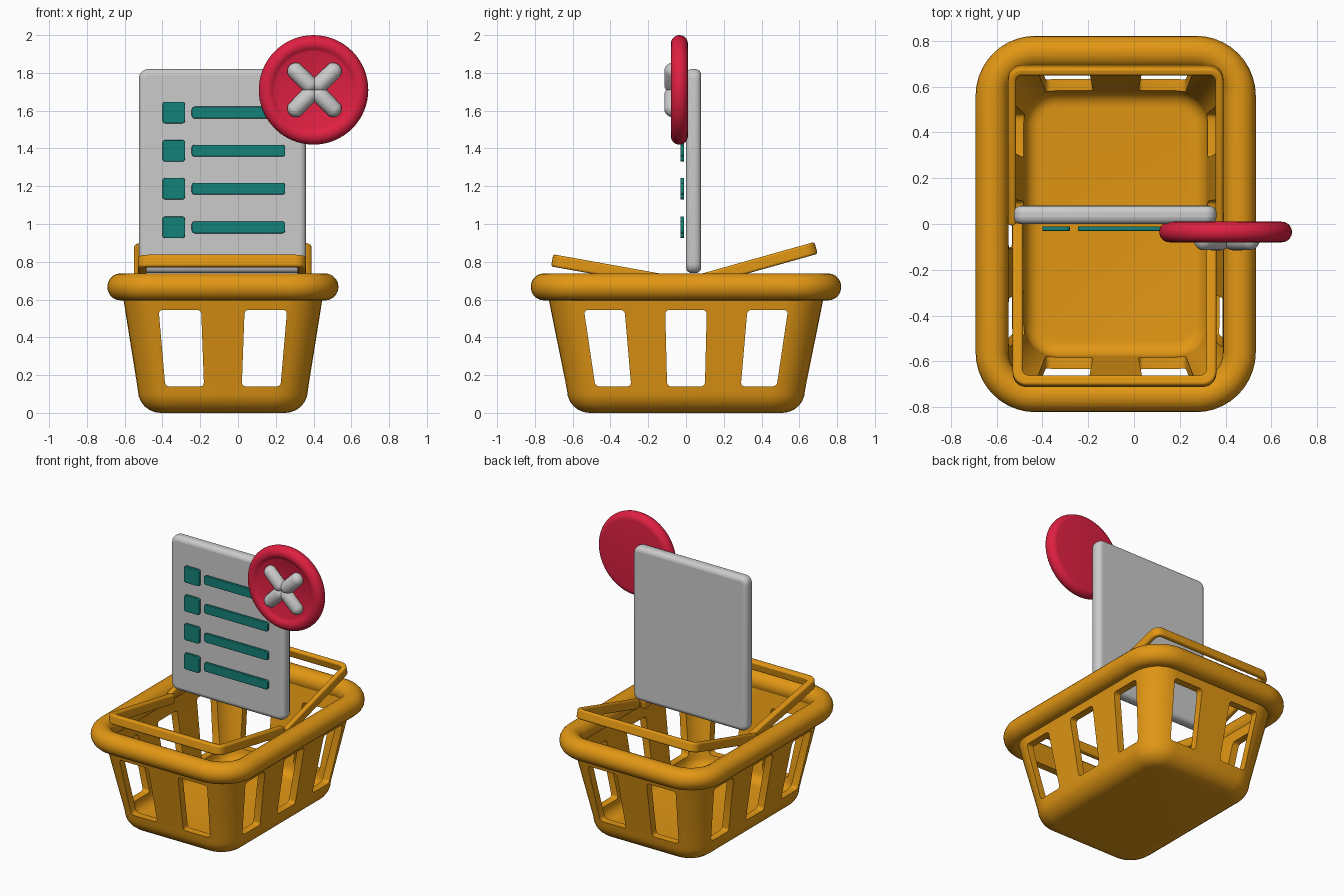
import bpy, bmesh, math
from math import pi, sin, cos
from mathutils import Matrix

if "Cube" in bpy.data.objects:
    bpy.data.objects.remove(bpy.data.objects["Cube"])

CX = -0.08  # basket centre in x


def material(name, rgb):
    m = bpy.data.materials.new(name)
    m.diffuse_color = (*rgb, 1)
    m.use_nodes = True
    m.node_tree.nodes["Principled BSDF"].inputs["Base Color"].default_value = m.diffuse_color
    return m


ORANGE = material("orange", (0.76, 0.31, 0.007))
RED = material("red", (0.73, 0.014, 0.053))
TEAL = material("teal", (0.007, 0.22, 0.19))


def finish(name, bm, mat=None, bevel=0, angle=35):
    bmesh.ops.recalc_face_normals(bm, faces=bm.faces)
    me = bpy.data.meshes.new(name)
    bm.to_mesh(me)
    bm.free()
    ob = bpy.data.objects.new(name, me)
    bpy.context.collection.objects.link(ob)
    if mat:
        me.materials.append(mat)
    if bevel:
        b = ob.modifiers.new("bevel", 'BEVEL')
        b.width, b.segments, b.limit_method = bevel, 4, 'ANGLE'
    smooth(ob, angle)
    return ob


def smooth(ob, angle=35):
    bpy.ops.object.select_all(action='DESELECT')
    ob.select_set(True)
    bpy.context.view_layer.objects.active = ob
    bpy.ops.object.shade_smooth_by_angle(angle=math.radians(angle))


def rounded_rect(hx, hy, r, n=8):
    pts = []
    for q, (sx, sy) in enumerate([(1, 1), (-1, 1), (-1, -1), (1, -1)]):
        for i in range(n + 1):
            a = (q + i / n) * pi / 2
            pts.append((sx * (hx - r) + r * cos(a), sy * (hy - r) + r * sin(a)))
    return pts


def loft(bm, rings, caps=True, closed=False):
    vs = [[bm.verts.new(p) for p in ring] for ring in rings]
    n = len(vs[0])
    for a, b in zip(vs, vs[1:] + (vs[:1] if closed else [])):
        for i in range(n):
            bm.faces.new((a[i], a[(i + 1) % n], b[(i + 1) % n], b[i]))
    if caps:
        bm.faces.new(vs[0])
        bm.faces.new(vs[-1])


def plate(name, pts, depth, mat, bevel, upright=False):
    bm = bmesh.new()
    loft(bm, [[(x, y, z) for x, y in pts] for z in (-depth / 2, depth / 2)])
    if upright:
        bm.transform(Matrix.Rotation(pi / 2, 4, 'X'))
    return finish(name, bm, mat, bevel)


# basket shell: outer wall up, inner wall down, both with filleted bottoms
levels = []
for k in range(7):
    a = k / 6 * pi / 2
    d = 0.12 * (1 - sin(a))
    levels.append((0.45 - d, 0.63 - d, 0.19 - d, 0.12 * (1 - cos(a))))
levels += [(0.537, 0.74, 0.19, 0.667), (0.487, 0.69, 0.14, 0.667)]
for k in range(6, -1, -1):
    a = k / 6 * pi / 2
    d = 0.07 * (1 - sin(a))
    levels.append((0.40 - d, 0.58 - d, 0.14 - d, 0.06 + 0.07 * (1 - cos(a))))
bm = bmesh.new()
loft(bm, [[(CX + x, y, z) for x, y in rounded_rect(hx, hy, r)] for hx, hy, r, z in levels])
basket = finish("basket_body", bm, ORANGE)


# tapered window cutters running through opposite walls
def window_cutter(name, windows, along_x):
    bm = bmesh.new()
    for b0, b1, t0, t1 in windows:
        part = bmesh.new()
        quad = [(b0, 0.14), (b1, 0.14), (t1, 0.545), (t0, 0.545)]
        loft(part, [[(d, u, z) if along_x else (CX + u, d, z) for u, z in quad] for d in (-1, 1)])
        axis = 0 if along_x else 1
        long_edges = [e for e in part.edges
                      if abs(e.verts[0].co[axis] - e.verts[1].co[axis]) > 1]
        bmesh.ops.bevel(part, geom=long_edges, offset=0.02, segments=3, profile=0.5, affect='EDGES')
        tmp = bpy.data.meshes.new("tmp")
        part.to_mesh(tmp)
        part.free()
        bm.from_mesh(tmp)
        bpy.data.meshes.remove(tmp)
    ob = finish(name, bm)
    ob.hide_render = True
    return ob


end_cut = window_cutter("end_window_cutter",
                        [(-0.305, -0.10, -0.34, -0.115), (0.10, 0.305, 0.115, 0.34)], False)
side_cut = window_cutter("side_window_cutter",
                         [(-0.48, -0.29, -0.54, -0.325), (-0.10, 0.10, -0.11, 0.11),
                          (0.29, 0.48, 0.325, 0.54)], True)
bpy.context.view_layer.objects.active = basket
for cutter in (end_cut, side_cut):
    m = basket.modifiers.new("windows", 'BOOLEAN')
    m.object, m.operation, m.solver = cutter, 'DIFFERENCE', 'EXACT'
    bpy.ops.object.modifier_apply(modifier=m.name)
for cutter in (end_cut, side_cut):
    bpy.data.objects.remove(cutter)
smooth(basket)

# thick round rim: stacked rounded rectangles around a circular section
bm = bmesh.new()
rings = []
for k in range(20):
    a = k / 20 * 2 * pi
    d = 0.072 * cos(a)
    rings.append([(CX + x, y, 0.667 + 0.072 * sin(a))
                  for x, y in rounded_rect(0.54 + d, 0.75 + d, 0.19 + d, 10)])
loft(bm, rings, caps=False, closed=True)
finish("basket_rim", bm, ORANGE)


# folded U-shaped handles
def handle(name, hw, length, t, tilt, turn, x):
    def u_path(w, l, r):
        arc = [(i / 6) * pi / 2 for i in range(7)]
        right = [(w - r + r * cos(a), l - r + r * sin(a)) for a in arc]
        return [(w, 0)] + right + [(-px, py) for px, py in reversed(right)] + [(-w, 0)]
    pts = u_path(hw, length, 0.06) + u_path(hw - t, length - t, 0.025)[::-1]
    ob = plate(name, pts, 0.065, ORANGE, 0.012)
    ob.location = (x, 0, 0.68)
    ob.rotation_euler = (math.radians(tilt), 0, turn)


handle("front_handle", 0.445, 0.72, 0.045, 10.2, pi, -0.085)
handle("back_handle", 0.47, 0.715, 0.035, 15.7, 0, CX)

# list sheet
sheet = plate("list_sheet", rounded_rect(0.4425, 0.54, 0.05), 0.08, None, 0.03, True)
sheet.location = (-0.0825, 0.04, 1.28)

# checkboxes and lines on the sheet
for i, z in enumerate((1.59, 1.388, 1.187, 0.982)):
    for kind, x, hx, hz in (("checkbox", -0.34, 0.06, 0.057), ("text_bar", 0.0025, 0.2475, 0.031)):
        ob = plate(f"{kind}_{i + 1}", rounded_rect(hx, hz, 0.015, 4), 0.02, TEAL, 0.004, True)
        ob.location = (x, -0.02, z)


# lathe around local z from (radius, height) pairs; ends close to a point
def lathe(bm, profile, steps, matrix):
    part = [[matrix @ Matrix.Rotation(s / steps * 2 * pi, 4, 'Z') @ Matrix.Translation((r, 0, h))
             for s in range(steps)] for r, h in profile]
    loft(bm, [[m.translation.copy() for m in ring] for ring in part])


# round badge with raised rim and recessed face
edge = [(0.245 + 0.045 * cos(a), 0.045 * sin(a))
        for a in [(-0.5 + k / 16 * 1.25) * pi for k in range(17)]]
bm = bmesh.new()
lathe(bm, edge + [(0.205, 0.028)], 64,
      Matrix.Translation((0.40, -0.035, 1.71)) @ Matrix.Rotation(pi / 2, 4, 'X'))
finish("cancel_badge", bm, RED)

# cross of four capsules
R = 0.045
capsule = [(R * sin(k / 16 * pi) + 1e-4, 0.04 - R * cos(k / 16 * pi) + (0.1 if k > 8 else 0))
           for k in range(17)]
bm = bmesh.new()
for q in range(4):
    lathe(bm, capsule, 24, Matrix.Translation((0.405, -0.07, 1.71))
          @ Matrix.Rotation(pi / 4 + q * pi / 2, 4, 'Y'))
finish("cancel_cross", bm)
